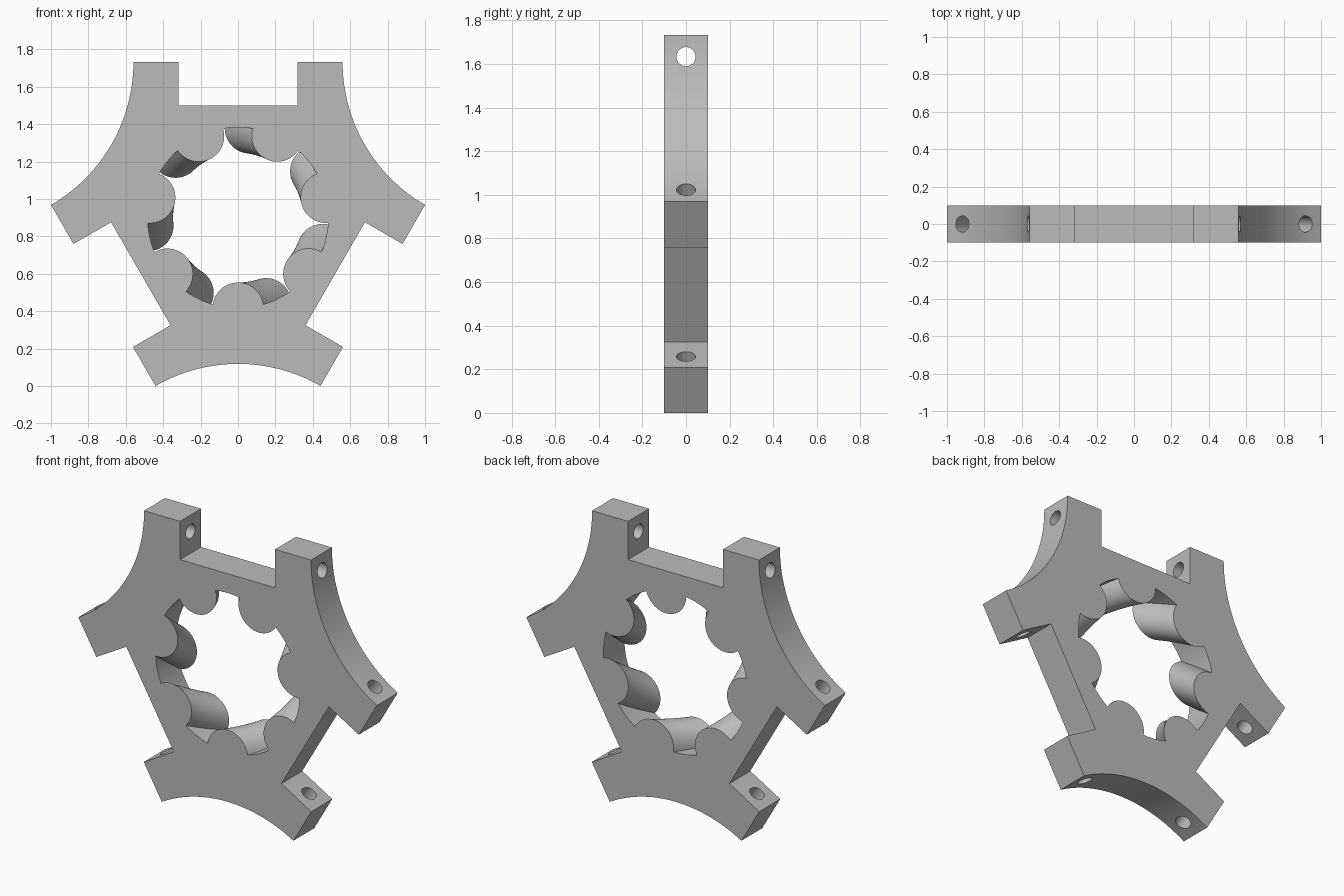
import bpy, bmesh
from math import sin, cos, asin, pi, radians
from mathutils import Matrix, Vector

cube = bpy.data.objects.get("Cube")
if cube:
    bpy.data.objects.remove(cube)

CENTRE_Z = 0.90          # height of the hub axis
HALF = 0.10              # half thickness
LOBES, BORE, LOBE_R = 7, 0.483, 0.136
TWIST = radians(18)      # lobe twist from front to back

grey = bpy.data.materials.new("plain_grey")
grey.use_nodes = True
colour = (0.5, 0.5, 0.5, 1)
grey.diffuse_color = colour
grey.node_tree.nodes["Principled BSDF"].inputs["Base Color"].default_value = colour


def turn(x, z, a):
    return x * cos(a) - z * sin(a), x * sin(a) + z * cos(a)


def loft(name, rings):
    """Solid through matching rings of (x, y, z) points, capped at both ends."""
    bm = bmesh.new()
    loops = [[bm.verts.new(p) for p in ring] for ring in rings]
    n = len(loops[0])
    for a, b in zip(loops, loops[1:]):
        for i in range(n):
            j = (i + 1) % n
            bm.faces.new((a[i], a[j], b[j], b[i]))
    bm.faces.new(loops[0])
    bm.faces.new(loops[-1])
    bmesh.ops.recalc_face_normals(bm, faces=bm.faces[:])
    return finish(name, bm)


def finish(name, bm):
    mesh = bpy.data.meshes.new(name)
    bm.to_mesh(mesh)
    bm.free()
    mesh.materials.append(grey)
    obj = bpy.data.objects.new(name, mesh)
    bpy.context.collection.objects.link(obj)
    obj.location.z = CENTRE_Z
    return obj


# Hub outline: notch with two arms, then a concave arc, three times round
sector = [(-0.559, 0.832), (-0.318, 0.832), (-0.318, 0.6),
          (0.318, 0.6), (0.318, 0.832), (0.559, 0.832)]
STEPS = 32
for i in range(1, STEPS):
    a = pi + pi / 3 * i / STEPS
    sector.append((1.441 + 0.882 * cos(a), 0.832 + 0.882 * sin(a)))
outline = [turn(x, z, -2 * pi / 3 * k) for k in range(3) for x, z in sector]
hub = loft("hub_plate", [[(x, y, z) for x, z in outline] for y in (-HALF, HALF)])

# Bore section: round lobes pointing inward, joined by arcs of the bore circle
pitch = 2 * pi / LOBES
edge = 2 * asin(LOBE_R / 2 / BORE)
sweep = pi / 2 - edge / 2
section = []
for k in range(LOBES):
    base = -pi / 2 + k * pitch
    for i in range(25):
        a = pi + sweep - 2 * sweep * i / 24
        section.append(turn(BORE + LOBE_R * cos(a), LOBE_R * sin(a), base))
    # the lobe arc ends on the bore circle; follow it to the next lobe
    for i in range(1, 6):
        section.append(turn(BORE, 0, base + edge + (pitch - 2 * edge) * i / 6))

rings = []
for i in range(-1, 14):
    y = -HALF + 2 * HALF * (i + 0.5) / 13
    a = TWIST * (y + HALF) / (2 * HALF)
    ring = [turn(x, z, a) for x, z in section]
    rings.append([(x, y, z) for x, z in ring])
cutters = [loft("bore_cutter", rings)]

# Bolt holes: one straight drill through both arms of each notch
for k in range(3):
    bm = bmesh.new()
    spin = Matrix.Rotation(2 * pi / 3 * k, 4, "Y")
    place = spin @ Matrix.Translation(Vector((0, 0, 0.733))) @ Matrix.Rotation(pi / 2, 4, "Y")
    bmesh.ops.create_cone(bm, cap_ends=True, segments=32, radius1=0.044,
                          radius2=0.044, depth=1.4, matrix=place)
    cutters.append(finish("bolt_cutter", bm))

# Cut everything out of the hub
bpy.context.view_layer.objects.active = hub
hub.select_set(True)
for cutter in cutters:
    cutter.hide_render = True
    mod = hub.modifiers.new("cut", "BOOLEAN")
    mod.operation = "DIFFERENCE"
    mod.solver = "EXACT"
    mod.object = cutter
    bpy.ops.object.modifier_apply(modifier=mod.name)
    bpy.data.objects.remove(cutter)

bpy.ops.object.shade_smooth_by_angle(angle=radians(30))
